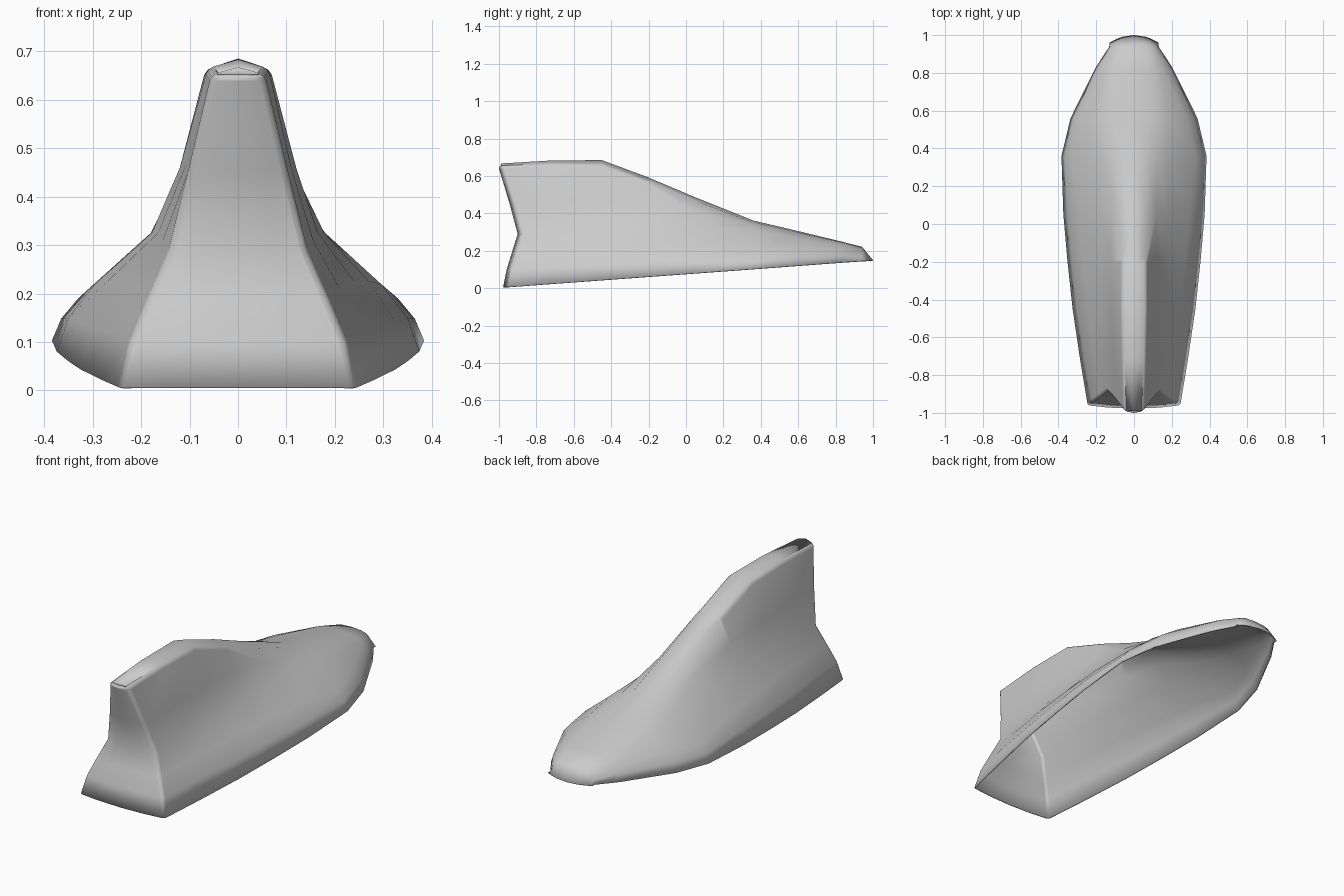
import bpy
import bmesh

cube = bpy.data.objects.get("Cube")
if cube:
    bpy.data.objects.remove(cube, do_unlink=True)


def rim_height(y):
    return 0.003 + 0.0735 * (y + 1)


def tail_shift(z):
    # the tail edge leans in to a waist, then sweeps back out to the tip
    if z < 0.28:
        return 0.08 * (z / 0.28) ** 1.4
    return 0.08 - 0.105 * ((z - 0.28) / 0.37) ** 1.1


# Cross-sections as half outlines, from the rim to the centre of the ridge
# each: y, rim half width, then (x, z) for flank, shoulder, fin, ridge, crown
stations = [
    (-0.96, 0.245, [(0.222, 0.1), (0.185, 0.19), (0.142, 0.29), (0.103, 0.45), (0.055, 0.652), (0, 0.667)]),
    (-0.72, 0.285, [(0.26, 0.12), (0.21, 0.21), (0.155, 0.31), (0.11, 0.46), (0.063, 0.665), (0, 0.683)]),
    (-0.45, 0.325, [(0.30, 0.13), (0.24, 0.225), (0.165, 0.325), (0.12, 0.46), (0.067, 0.662), (0, 0.685)]),
    (-0.2, 0.352, [(0.327, 0.14), (0.27, 0.225), (0.178, 0.325), (0.118, 0.45), (0.066, 0.57), (0, 0.592)]),
    (0.05, 0.374, [(0.35, 0.15), (0.295, 0.22), (0.18, 0.325), (0.118, 0.41), (0.065, 0.466), (0, 0.486)]),
    (0.36, 0.384, [(0.365, 0.148), (0.33, 0.19), (0.18, 0.313), (0.122, 0.338), (0.065, 0.353), (0, 0.362)]),
    (0.56, 0.336, [(0.318, 0.165), (0.28, 0.21), (0.18, 0.276), (0.125, 0.296), (0.07, 0.308), (0, 0.315)]),
    (0.83, 0.202, [(0.19, 0.175), (0.17, 0.203), (0.14, 0.225), (0.11, 0.238), (0.07, 0.246), (0, 0.25)]),
    (0.94, 0.13, [(0.12, 0.168), (0.11, 0.188), (0.1, 0.2), (0.085, 0.21), (0.06, 0.218), (0, 0.222)]),
]

bm = bmesh.new()


def mirrored(points):
    left = [bm.verts.new(p) for p in points]
    right = [bm.verts.new((-x, y, z)) for x, y, z in points[-2::-1]]
    return left + right


def bridge(a, b):
    for i in range(len(a) - 1):
        bm.faces.new((a[i], a[i + 1], b[i + 1], b[i]))


# Shell flanks and ridge
rows = []
for index, (y, width, outline) in enumerate(stations):
    pts = [(width, y, rim_height(y))]
    pts += [(x, y, z) for x, z in outline]
    if index == 0:
        pts = [(x, y + tail_shift(z), z) for x, y, z in pts]
    rows.append(mirrored(pts))
for a, b in zip(rows, rows[1:]):
    bridge(a, b)

# Rounded nose, closing down onto the rim
nose = []
for x, _ in [(0.13, 0)] + stations[-1][2]:
    y = 1 - 0.04 * (x / 0.13) ** 2
    nose.append((x, y, rim_height(y)))
bridge(rows[-1], mirrored(nose))

# Tail panel, bowed backwards across its width
half = len(rows[0]) // 2
levels = []
for i in range(half + 1):
    l, r = rows[0][i], rows[0][-1 - i]
    if i == half:
        levels.append([l] * 5)
        continue
    inner = []
    for s in (0.55, 0, -0.55):
        bow = 0.018 * (1 - s * s)
        inner.append(bm.verts.new((l.co.x * s, l.co.y - bow, l.co.z)))
    levels.append([l] + inner + [r])
for low, high in zip(levels[:-2], levels[1:-1]):
    bridge(low, high)
top = levels[-2]
bm.faces.new(top + [rows[0][half]])

bmesh.ops.remove_doubles(bm, verts=bm.verts, dist=0.0005)
bmesh.ops.recalc_face_normals(bm, faces=bm.faces)
# an open shell needs its crown to face upwards
crown = max(bm.faces, key=lambda f: abs(f.normal.z) * f.calc_center_median().z)
if crown.normal.z < 0:
    bmesh.ops.reverse_faces(bm, faces=bm.faces)

mesh = bpy.data.meshes.new("fin_shell")
bm.to_mesh(mesh)
bm.free()
shell = bpy.data.objects.new("fin_shell", mesh)
bpy.context.collection.objects.link(shell)

# Plain light grey plastic
grey = bpy.data.materials.new("light_grey")
grey.use_nodes = True
color = (0.6, 0.6, 0.6, 1)
grey.diffuse_color = color
grey.node_tree.nodes["Principled BSDF"].inputs["Base Color"].default_value = color
mesh.materials.append(grey)

# Softened edges and a thin wall
bevel = shell.modifiers.new("soft_edges", "BEVEL")
bevel.width = 0.02
bevel.segments = 3
bevel.limit_method = "ANGLE"
bevel.angle_limit = 0.8
wall = shell.modifiers.new("thin_wall", "SOLIDIFY")
wall.thickness = 0.006
wall.offset = -1

bpy.context.view_layer.objects.active = shell
shell.select_set(True)
bpy.ops.object.shade_smooth_by_angle(angle=1.05)
